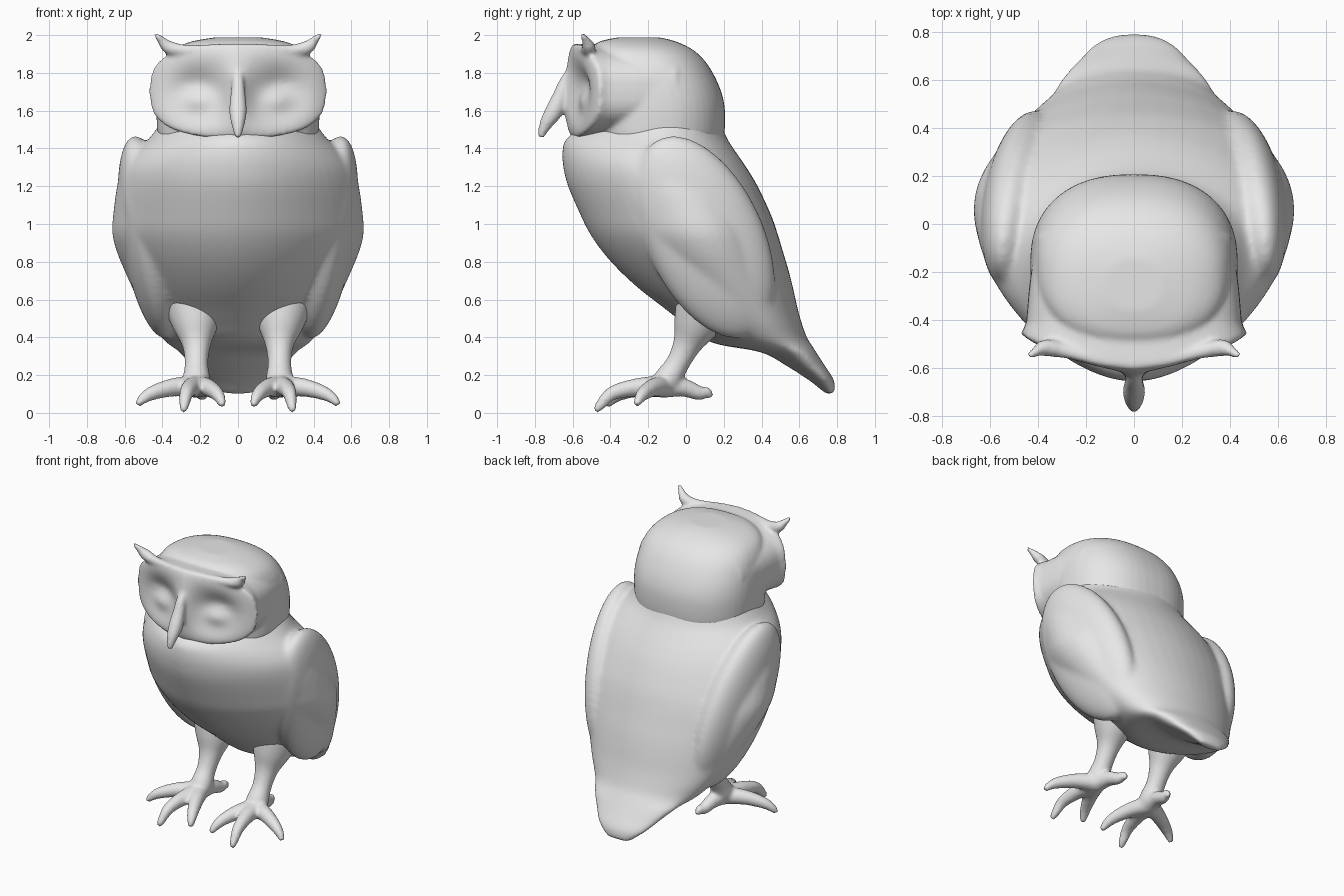
import bpy, bmesh, math
from mathutils import Vector, Matrix

cube = bpy.data.objects.get("Cube")
if cube:
    bpy.data.objects.remove(cube, do_unlink=True)

grey = bpy.data.materials.new("plain_grey")
grey.use_nodes = True
grey.diffuse_color = (0.8, 0.8, 0.8, 1)
grey.node_tree.nodes["Principled BSDF"].inputs["Base Color"].default_value = grey.diffuse_color

SIDES = 48
ANGLES = [2 * math.pi * i / SIDES for i in range(SIDES)]


def spow(value, power):
    return math.copysign(abs(value) ** power, value)


def smooth_path(points, steps=5):
    """Catmull-Rom interpolation of tuples of any length."""
    out = []
    for i in range(len(points) - 1):
        a, b = points[max(i - 1, 0)], points[i]
        c, d = points[i + 1], points[min(i + 2, len(points) - 1)]
        for k in range(steps):
            t = k / steps
            out.append(tuple(
                q + t * ((r - p) / 2 + t * ((2 * p - 5 * q + 4 * r - s) / 2
                                            + t * (3 * q - p - 3 * r + s) / 2))
                for p, q, r, s in zip(a, b, c, d)))
    out.append(tuple(points[-1]))
    return out


def skin(bm, rings):
    """Bridge a list of equal rings and cap both ends."""
    loops = [[bm.verts.new(p) for p in ring] for ring in rings]
    for low, high in zip(loops, loops[1:]):
        for i in range(len(low)):
            j = (i + 1) % len(low)
            bm.faces.new((low[i], low[j], high[j], high[i]))
    bm.faces.new(loops[0])
    bm.faces.new(loops[-1])


def stack(bm, sections, power, widen):
    """Loft level sections of (z, front y, back y, half width), wider towards the back."""
    rings = []
    for z, front, back, half in smooth_path(sections):
        mid, depth = (front + back) / 2, (back - front) / 2
        rings.append([(half * spow(math.cos(a), power) * (1 + widen * math.sin(a)),
                       mid + depth * spow(math.sin(a), power), z) for a in ANGLES])
    skin(bm, rings)


def tube(bm, points, side=1):
    """Round tapering tube through (x, y, z, radius)."""
    path = smooth_path(points)
    spots = [Vector((side * p[0], p[1], p[2])) for p in path]
    u = Vector((0.3, 0.5, 0.8))
    rings = []
    for i, spot in enumerate(spots):
        d = (spots[min(i + 1, len(spots) - 1)] - spots[max(i - 1, 0)]).normalized()
        u = (u - d * u.dot(d)).normalized()
        v = d.cross(u)
        r = path[i][3]
        rings.append([spot + r * (math.cos(a) * u + math.sin(a) * v) for a in ANGLES])
    skin(bm, rings)


def finish(bm, name, relaxing):
    """Fuse the overlapping volumes into one smooth skin."""
    bmesh.ops.recalc_face_normals(bm, faces=bm.faces)
    mesh = bpy.data.meshes.new(name)
    bm.to_mesh(mesh)
    bm.free()
    mesh.materials.append(grey)
    obj = bpy.data.objects.new(name, mesh)
    bpy.context.collection.objects.link(obj)
    fuse = obj.modifiers.new("fuse", 'REMESH')
    fuse.mode = 'VOXEL'
    fuse.voxel_size = 0.012
    fuse.use_smooth_shade = True
    relax = obj.modifiers.new("relax", 'SMOOTH')
    relax.factor = 0.5
    relax.iterations = relaxing


# Torso running down into the tail
body = bmesh.new()
stack(body, [
    (0.1, 0.74, 0.79, 0.08), (0.17, 0.655, 0.785, 0.17), (0.25, 0.53, 0.735, 0.245),
    (0.32, 0.40, 0.69, 0.31), (0.36, 0.18, 0.665, 0.36), (0.40, 0.08, 0.64, 0.4),
    (0.47, -0.01, 0.615, 0.45), (0.55, -0.11, 0.592, 0.495), (0.65, -0.24, 0.57, 0.545),
    (0.75, -0.35, 0.545, 0.59), (0.85, -0.44, 0.515, 0.63), (0.95, -0.51, 0.485, 0.655),
    (1.05, -0.56, 0.45, 0.65), (1.2, -0.625, 0.38, 0.63), (1.3, -0.65, 0.32, 0.6),
    (1.38, -0.655, 0.265, 0.54), (1.45, -0.635, 0.22, 0.465), (1.54, -0.52, 0.18, 0.4)],
    power=1.05, widen=0.2)

for side in (-1, 1):
    # Folded wing, mostly sunk into the flank
    along = Vector((-0.15 * side, 0.42, -0.9)).normalized()
    out = Vector((1, 0, 0))
    out = (out - along * out.dot(along)).normalized()
    turn = Matrix((out, along.cross(out), along)).transposed().to_4x4()
    place = Matrix.Translation((0.465 * side, 0.1, 0.93)) @ turn
    bmesh.ops.create_uvsphere(body, u_segments=48, v_segments=32, radius=1,
                              matrix=place @ Matrix.Diagonal((0.15, 0.31, 0.58, 1)))
finish(body, "body_with_wings", 25)

legs = bmesh.new()
for side in (-1, 1):
    # Leg
    tube(legs, [(0.235, 0.11, 0.6, 0.17), (0.225, 0.05, 0.46, 0.12),
                (0.22, 0.005, 0.36, 0.076), (0.22, -0.045, 0.26, 0.062),
                (0.22, -0.1, 0.17, 0.073), (0.22, -0.12, 0.11, 0.055)], side)
    # Toes: inner, middle, outer, back
    for tip_x, tip_y, tip_z in ((0.08, -0.42, 0.035), (0.29, -0.48, 0.01),
                                (0.53, -0.26, 0.04), (0.18, 0.13, 0.08)):
        def toward(t, z, r):
            return (0.22 + (tip_x - 0.22) * t, -0.11 + (tip_y + 0.11) * t, z, r)
        tube(legs, [toward(0, 0.14, 0.06), toward(0.4, 0.135, 0.049),
                    toward(0.75, 0.105, 0.038), toward(0.93, tip_z + 0.03, 0.027),
                    toward(1, tip_z, 0.017)], side)
finish(legs, "legs", 7)

# Skull
head = bmesh.new()
stack(head, [
    (1.36, -0.45, 0.18, 0.38), (1.45, -0.48, 0.2, 0.42), (1.55, -0.48, 0.207, 0.43),
    (1.65, -0.48, 0.2, 0.43), (1.75, -0.48, 0.167, 0.42), (1.85, -0.49, 0.11, 0.395),
    (1.92, -0.5, 0.04, 0.345), (1.965, -0.46, -0.05, 0.25), (1.988, -0.36, -0.14, 0.12)],
    power=0.83, widen=-0.06)


# Face disc with sunken sockets and closed eyes
def face_depth(x, z, r):
    w = abs(x) - 0.215
    socket = 0.095 * math.exp(-(w / 0.135) ** 2 - ((z - 1.685) / 0.13) ** 2)
    lid = 0.06 * math.exp(-(w / 0.085) ** 2 - ((z - 1.66) / 0.065) ** 2)
    ridge = 0.045 * math.exp(-(x / 0.065) ** 2 - ((z - 1.68) / 0.17) ** 2)
    return -0.615 + 0.13 * (x / 0.46) ** 2 + 0.02 * r ** 8 + socket - lid - ridge


rings = []
for step in range(1, 25):
    r = step / 24
    ring = []
    for a in ANGLES:
        x = 0.47 * r * spow(math.cos(a), 0.75)
        z = 1.705 + 0.25 * r * spow(math.sin(a), 0.7)
        ring.append((x, face_depth(x, z, r), z))
    rings.append(ring)
rim = rings[-1]
# The disc runs back into the skull
for scale, y in ((0.955, -0.41), (0.93, -0.27), (0.87, -0.05)):
    rings.append([(p[0] * scale, y, 1.705 + (p[2] - 1.705) * scale) for p in rim])
skin(head, rings)

# Hooked beak
tube(head, [(0, -0.585, 1.84, 0.025), (0, -0.64, 1.75, 0.033), (0, -0.665, 1.68, 0.04),
            (0, -0.698, 1.6, 0.047), (0, -0.735, 1.54, 0.038), (0, -0.757, 1.495, 0.026),
            (0, -0.766, 1.455, 0.017)])

# Brow edges rising into ear tufts
for side in (-1, 1):
    tube(head, [(0.13, -0.572, 1.93, 0.022), (0.28, -0.53, 1.92, 0.03),
                (0.365, -0.515, 1.935, 0.036), (0.405, -0.53, 1.972, 0.023),
                (0.437, -0.55, 2.005, 0.013)], side)
finish(head, "head", 6)
